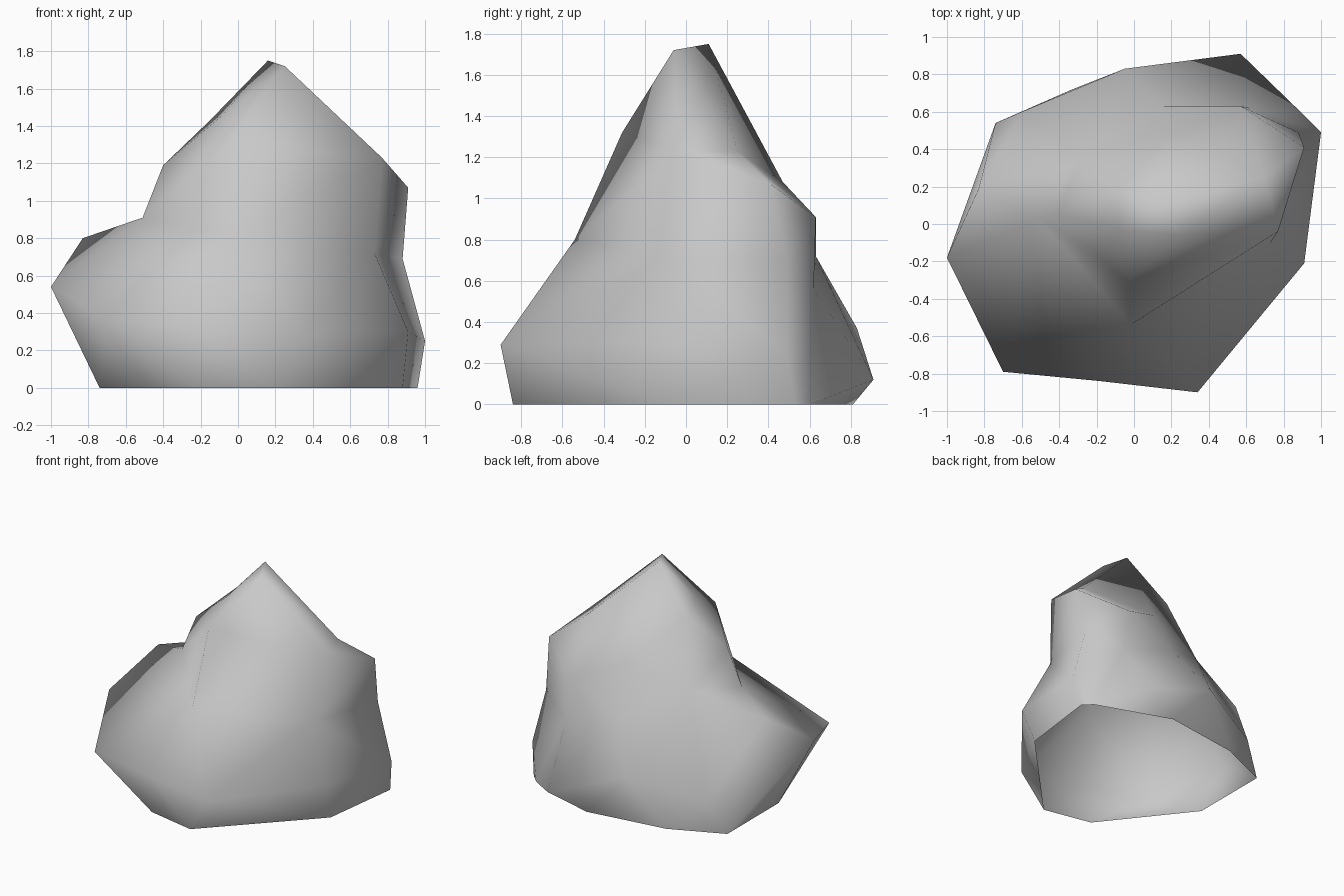
import bpy
import bmesh
from mathutils import Vector

# Remove the default object
default_cube = bpy.data.objects.get("Cube")
if default_cube:
    bpy.data.objects.remove(default_cube, do_unlink=True)


def make_material(name, colour):
    material = bpy.data.materials.new(name)
    material.use_nodes = True
    material.diffuse_color = colour
    material.node_tree.nodes["Principled BSDF"].inputs["Base Color"].default_value = colour
    return material


# Foot of the boulder, counter-clockwise
FOOT = [(-.74, -.1), (-.22, -.76), (.17, -.84), (.88, -.1), (.96, .53),
        (.89, .6), (.3, .81), (-.33, .72), (-.74, .54)]

# Widest corners of the body
BODY = [(-1, -.18, .54), (-.7, -.79, .36), (-.18, -.84, .32), (.34, -.9, .29),
        (.91, -.21, .3), (1, .49, .25), (.57, .91, .12), (-.05, .83, .37),
        (-.6, .6, .25)]

# Hollows and ledges around the waist
WAIST = [(-.83, .19, .8), (-.51, .03, .91), (-.02, -.54, .8), (.73, -.1, .72),
         (.88, .49, .69), (.62, .62, .56), (.15, .63, .72), (.57, .63, .91),
         (.91, .41, 1.07), (-.29, .38, .92)]

# Shoulders and the pointed crest
CREST = [(-.4, .05, 1.19), (-.04, -.31, 1.32), (.77, -.04, 1.23),
         (.7, .25, 1.23), (.2, .47, 1.08), (-.15, .2, 1.43), (-.08, -.03, 1.46),
         (.25, -.06, 1.72), (.16, .11, 1.75)]


def build_boulder(name, corners, core, material):
    """Skin the corners: hull them on a unit ball, then push each one to its place."""
    bm = bmesh.new()
    target = {}
    for corner in corners:
        direction = (corner - core).normalized()
        target[bm.verts.new(direction)] = corner
    bmesh.ops.convex_hull(bm, input=list(bm.verts))
    bmesh.ops.recalc_face_normals(bm, faces=list(bm.faces))
    for vert, corner in target.items():
        vert.co = corner

    # Leave the underside open and shade the shell softly
    underside = [f for f in bm.faces if all(v.co.z == 0 for v in f.verts)]
    bmesh.ops.delete(bm, geom=underside, context="FACES")
    for face in bm.faces:
        face.smooth = True

    mesh = bpy.data.meshes.new(name)
    bm.to_mesh(mesh)
    bm.free()
    mesh.materials.append(material)
    boulder = bpy.data.objects.new(name, mesh)
    bpy.context.collection.objects.link(boulder)


stone_grey = make_material("stone_grey", (.58, .58, .58, 1))
corners = [Vector((x, y, 0)) for x, y in FOOT]
corners += [Vector(point) for point in BODY + WAIST + CREST]
build_boulder("boulder", corners, Vector((.05, 0, .6)), stone_grey)
